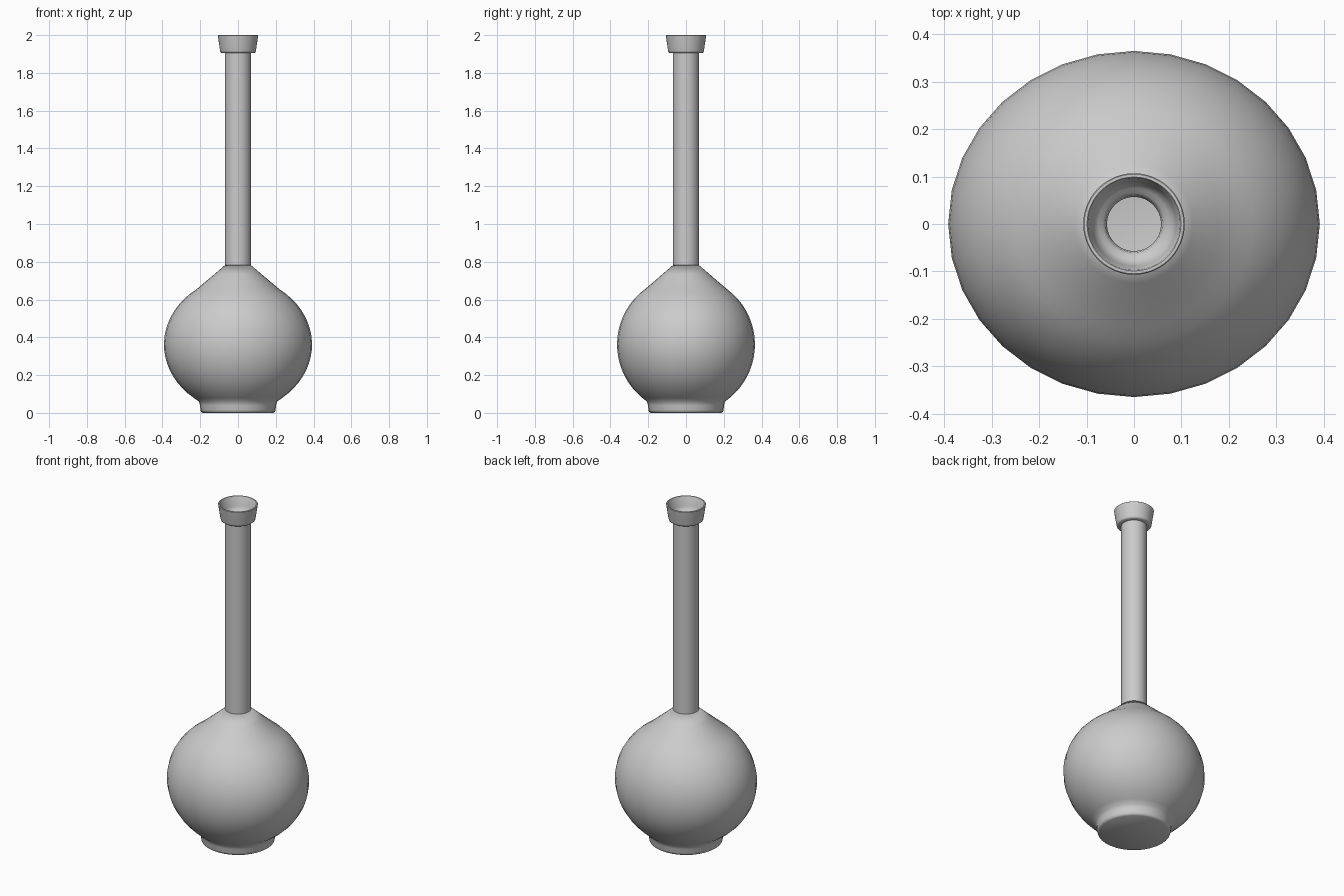
import bpy, bmesh
from math import sin, cos, pi, sqrt, radians

if "Cube" in bpy.data.objects:
    bpy.data.objects.remove(bpy.data.objects["Cube"])


def lathe(name, rings, sides, cap_bottom=False, closed=False):
    """Sweep (rx, ry, z) rings into a skin, optionally capped or closed on itself."""
    bm = bmesh.new()
    loops = [[bm.verts.new((rx * cos(2 * pi * i / sides), ry * sin(2 * pi * i / sides), z))
              for i in range(sides)] for rx, ry, z in rings]
    pairs = list(zip(loops, loops[1:]))
    if closed:
        pairs.append((loops[-1], loops[0]))
    for a, b in pairs:
        for i in range(sides):
            j = (i + 1) % sides
            bm.faces.new((a[i], a[j], b[j], b[i]))
    if cap_bottom:
        bm.faces.new(loops[0][::-1])
    mesh = bpy.data.meshes.new(name)
    bm.to_mesh(mesh)
    bm.free()
    obj = bpy.data.objects.new(name, mesh)
    bpy.context.collection.objects.link(obj)
    return obj


def smooth(obj, angle):
    bpy.ops.object.select_all(action='DESELECT')
    obj.select_set(True)
    bpy.context.view_layer.objects.active = obj
    bpy.ops.object.shade_smooth_by_angle(angle=radians(angle))


# Foot, bulb (slightly wider in x than in y) and conical shoulder
rings = [(.187, .187, 0), (.196, .196, .006), (.199, .199, .016),
         (.201, .201, .04), (.207, .207, .06)]
zc, r = .362, .365
steps = 18
for k in range(steps + 1):
    a = -.89 + k * (.89 + .93) / steps
    h = r * cos(a)
    bulge = .027 * max(0, (cos(a) - .58) / .42)
    rings.append((h + bulge, h, zc + r * sin(a)))
rings += [(.18, .178, .688), (.125, .125, .734), (.069, .069, .782)]
body = lathe("bottle_body", rings, 32, cap_bottom=True)
wall = body.modifiers.new("wall", 'SOLIDIFY')
wall.thickness = .011
wall.offset = -1
smooth(body, 40)

# Hollow neck with flared lip and cupped mouth
profile = [(.069, .78), (.069, 1.905), (.088, 1.906), (.093, 1.91), (.095, 1.918),
           (.106, 1.992), (.107, 1.998), (.105, 2), (.099, 2), (.097, 1.997),
           (.089, 1.945), (.083, 1.93), (.075, 1.921), (.066, 1.916),
           (.06, 1.908), (.057, 1.89), (.057, .78)]
neck = lathe("bottle_neck", [(q, q, z) for q, z in profile], 48, closed=True)
smooth(neck, 40)
